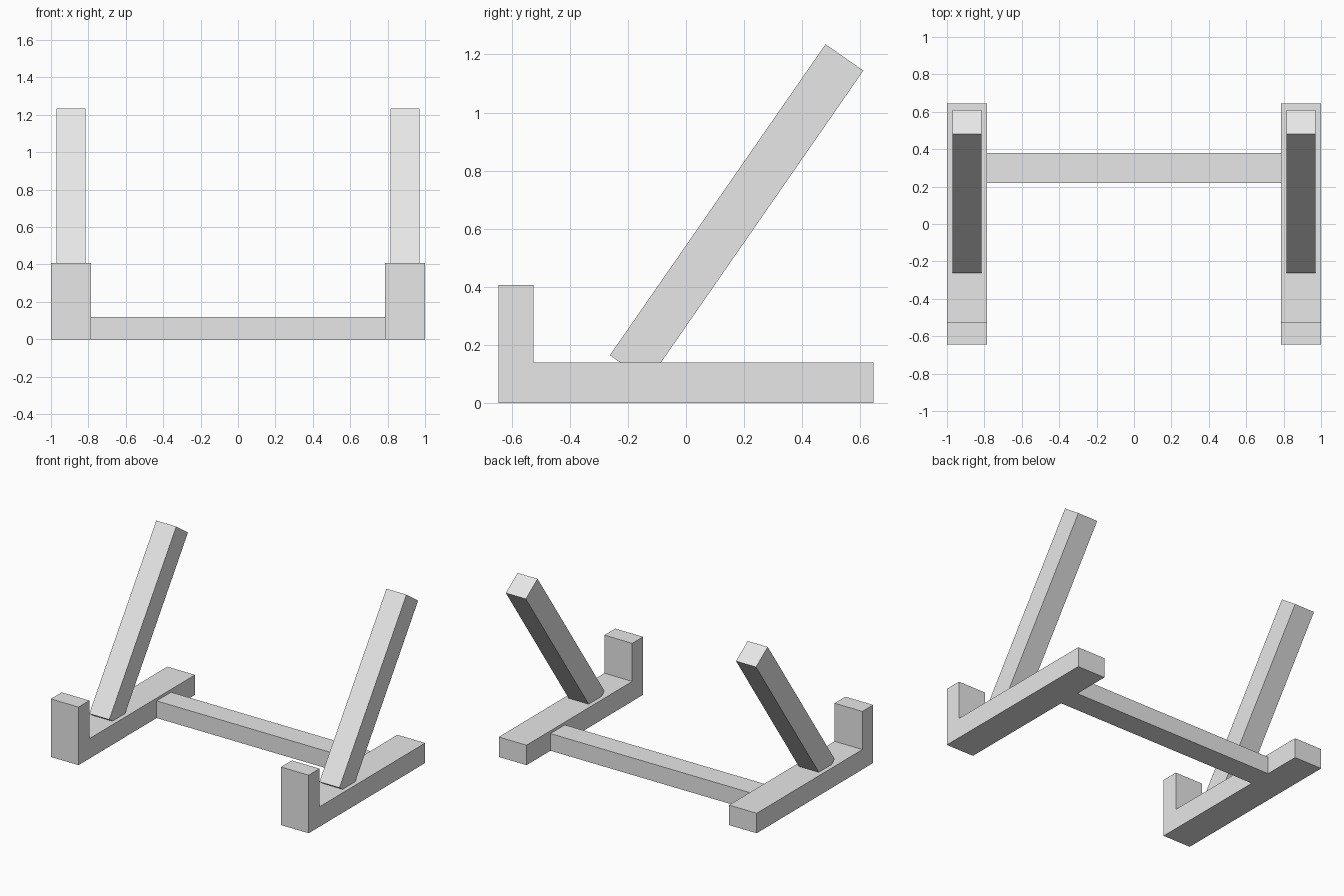
import bpy

cube = bpy.data.objects.get("Cube")
if cube:
    bpy.data.objects.remove(cube, do_unlink=True)

grey = bpy.data.materials.new("light grey")
grey.use_nodes = True
colour = (0.8, 0.8, 0.8, 1)
grey.diffuse_color = colour
grey.node_tree.nodes["Principled BSDF"].inputs["Base Color"].default_value = colour


def extrude_profile(name, profile, x0, x1):
    """Extrude a counter-clockwise (y, z) profile from x0 to x1."""
    n = len(profile)
    verts = [(x, y, z) for x in (x0, x1) for y, z in profile]
    faces = [tuple(reversed(range(n))), tuple(range(n, 2 * n))]
    faces += [(i, (i + 1) % n, n + (i + 1) % n, n + i) for i in range(n)]
    mesh = bpy.data.meshes.new(name)
    mesh.from_pydata(verts, [], faces)
    mesh.materials.append(grey)
    obj = bpy.data.objects.new(name, mesh)
    bpy.context.collection.objects.link(obj)
    return obj


# L-shaped foot with a raised front lip
foot = [(-0.645, 0), (0.645, 0), (0.645, 0.14),
        (-0.525, 0.14), (-0.525, 0.407), (-0.645, 0.407)]

# Leaning back support, its lower end sunk into the foot
support = [(-0.262, 0.165), (-0.132, 0.074), (0.61, 1.144), (0.48, 1.235)]

for side, sign in (("left", 1), ("right", -1)):
    for part, profile, inner, outer in (("foot", foot, 0.785, 1.0),
                                        ("back_support", support, 0.815, 0.97)):
        x0, x1 = sorted((sign * inner, sign * outer))
        extrude_profile(f"{side}_{part}", profile, x0, x1)

# Bar joining the two feet
bar = [(0.22, 0), (0.38, 0), (0.38, 0.12), (0.22, 0.12)]
extrude_profile("cross_bar", bar, -0.785, 0.785)
